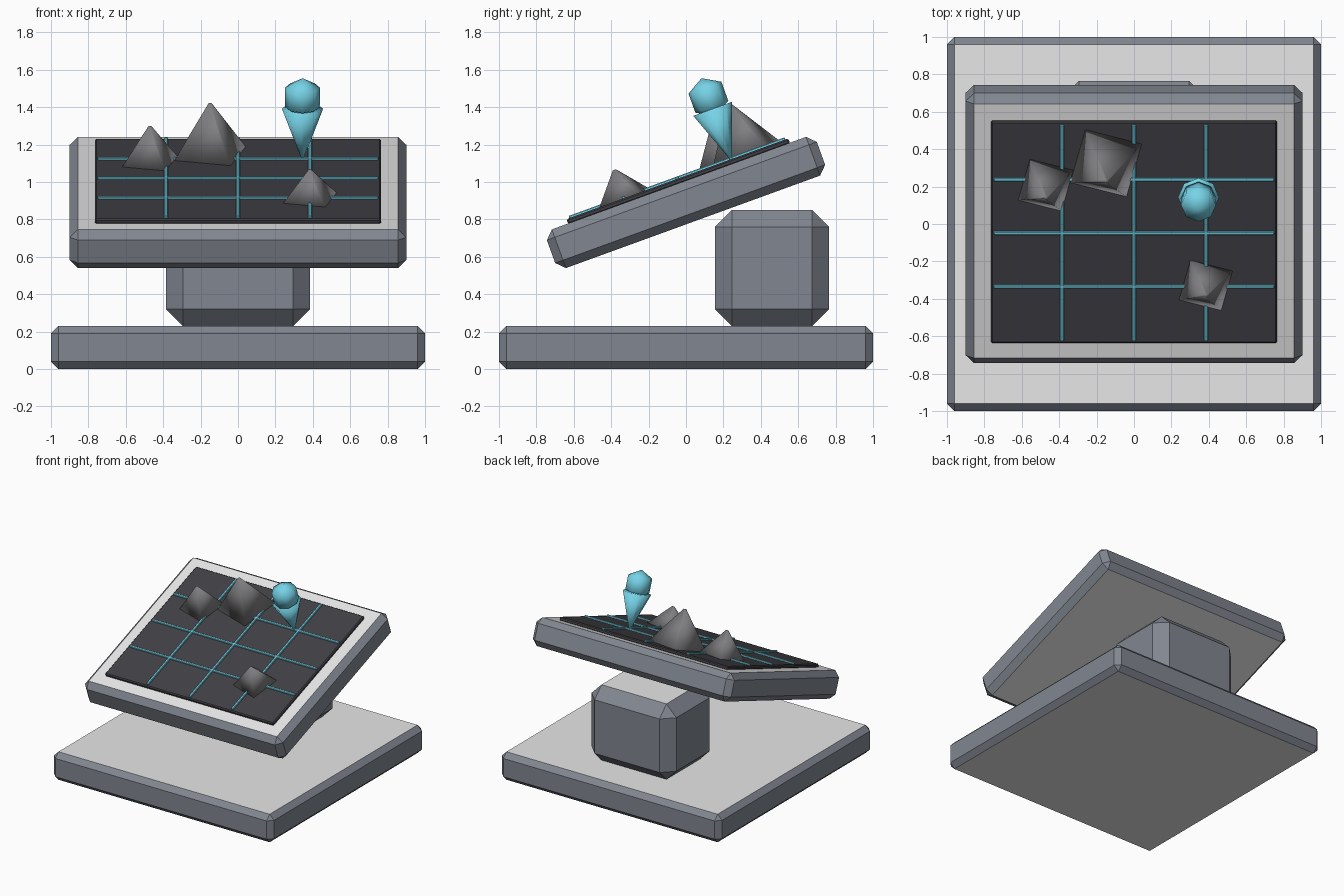
import bpy, bmesh, math
from mathutils import Matrix, Vector

if "Cube" in bpy.data.objects:
    bpy.data.objects.remove(bpy.data.objects["Cube"])


def material(name, rgb):
    m = bpy.data.materials.new(name)
    m.diffuse_color = (*rgb, 1)
    m.use_nodes = True
    m.node_tree.nodes["Principled BSDF"].inputs["Base Color"].default_value = m.diffuse_color
    return m


STEEL = material("blue_grey_metal", (0.22, 0.24, 0.28))
PALE = material("pale_grey", (0.8, 0.8, 0.8))
DARK = material("dark_screen", (0.05, 0.05, 0.06))
CYAN = material("cyan_glow", (0.18, 0.65, 0.8))
ROCK = material("rock_grey", (0.22, 0.22, 0.23))

# Tilted frame of the table top: local x across, y up the slope, z off the surface
TILT = Matrix.Translation((0, 0, 0.89)) @ Matrix.Rotation(math.radians(20), 4, 'X')
FLAT = Matrix.Identity(4)
SURFACE = 0.135


def finish(name, bm, mats, matrix, smooth=False):
    bmesh.ops.recalc_face_normals(bm, faces=bm.faces)
    me = bpy.data.meshes.new(name)
    for f in bm.faces:
        f.smooth = smooth
    bm.to_mesh(me)
    bm.free()
    for m in mats:
        me.materials.append(m)
    ob = bpy.data.objects.new(name, me)
    ob.matrix_world = matrix
    bpy.context.collection.objects.link(ob)
    return ob


def box(name, center, size, bevel, mats, matrix=FLAT):
    """Chamfered box; a second material goes on its top and bottom faces."""
    bm = bmesh.new()
    bmesh.ops.create_cube(bm, size=1)
    bmesh.ops.scale(bm, vec=size, verts=bm.verts)
    bmesh.ops.translate(bm, vec=center, verts=bm.verts)
    bmesh.ops.bevel(bm, geom=bm.edges[:], offset=bevel, segments=1, affect='EDGES')
    bm.normal_update()
    if len(mats) > 1:
        for f in bm.faces:
            f.material_index = 1 if abs(f.normal.z) > 0.99 else 0
    finish(name, bm, mats, matrix)


def cone(name, x, y, z0, z1, r0, r1, sides, turn, mat):
    bm = bmesh.new()
    bmesh.ops.create_cone(bm, cap_ends=True, segments=sides, radius1=r0, radius2=r1,
                          depth=z1 - z0)
    bmesh.ops.rotate(bm, cent=(0, 0, 0), verts=bm.verts,
                     matrix=Matrix.Rotation(math.radians(turn), 3, 'Z'))
    bmesh.ops.translate(bm, vec=(x, y, (z0 + z1) / 2), verts=bm.verts)
    finish(name, bm, [mat], TILT, True)


# Stand
box("base", (0, 0, 0.115), (2, 2, 0.23), 0.04, [STEEL, PALE])
box("pedestal", (0, 0.46, 0.54), (0.77, 0.61, 0.62), 0.09, [STEEL, PALE])

# Tilted table top with its screen
box("table_top", (0, 0, 0), (1.8, 1.536, 0.22), 0.045, [STEEL, PALE], TILT)
box("screen", (0, 0, 0.12), (1.53, 1.262, 0.03), 0.008, [DARK], TILT)

# Grid lines
for i in (-1, 0, 1):
    box(f"grid_upright_{i + 2}", (i * 0.385, 0, 0.137), (0.02, 1.23, 0.02), 0.004, [CYAN], TILT)
    box(f"grid_cross_{i + 2}", (0, i * 0.305, 0.137), (1.5, 0.02, 0.02), 0.004, [CYAN], TILT)

# Terrain peaks: x, y, radius, height
peaks = [(-0.15, 0.395, 0.22, 0.285), (-0.472, 0.27, 0.17, 0.2), (0.384, -0.3, 0.165, 0.16)]
for i, (x, y, r, h) in enumerate(peaks):
    cone(f"mountain_{i + 1}", x, y, SURFACE, SURFACE + h, r, 0.01, 4, 30, ROCK)

# Location marker: upturned cone with a ball on top
cone("marker_point", 0.345, 0.305, SURFACE, 0.422, 0.005, 0.11, 8, 0, CYAN)
bm = bmesh.new()
bmesh.ops.create_uvsphere(bm, u_segments=8, v_segments=3, radius=0.108)
bmesh.ops.translate(bm, vec=(0.345, 0.305, 0.488), verts=bm.verts)
finish("marker_ball", bm, [CYAN], TILT, True)
